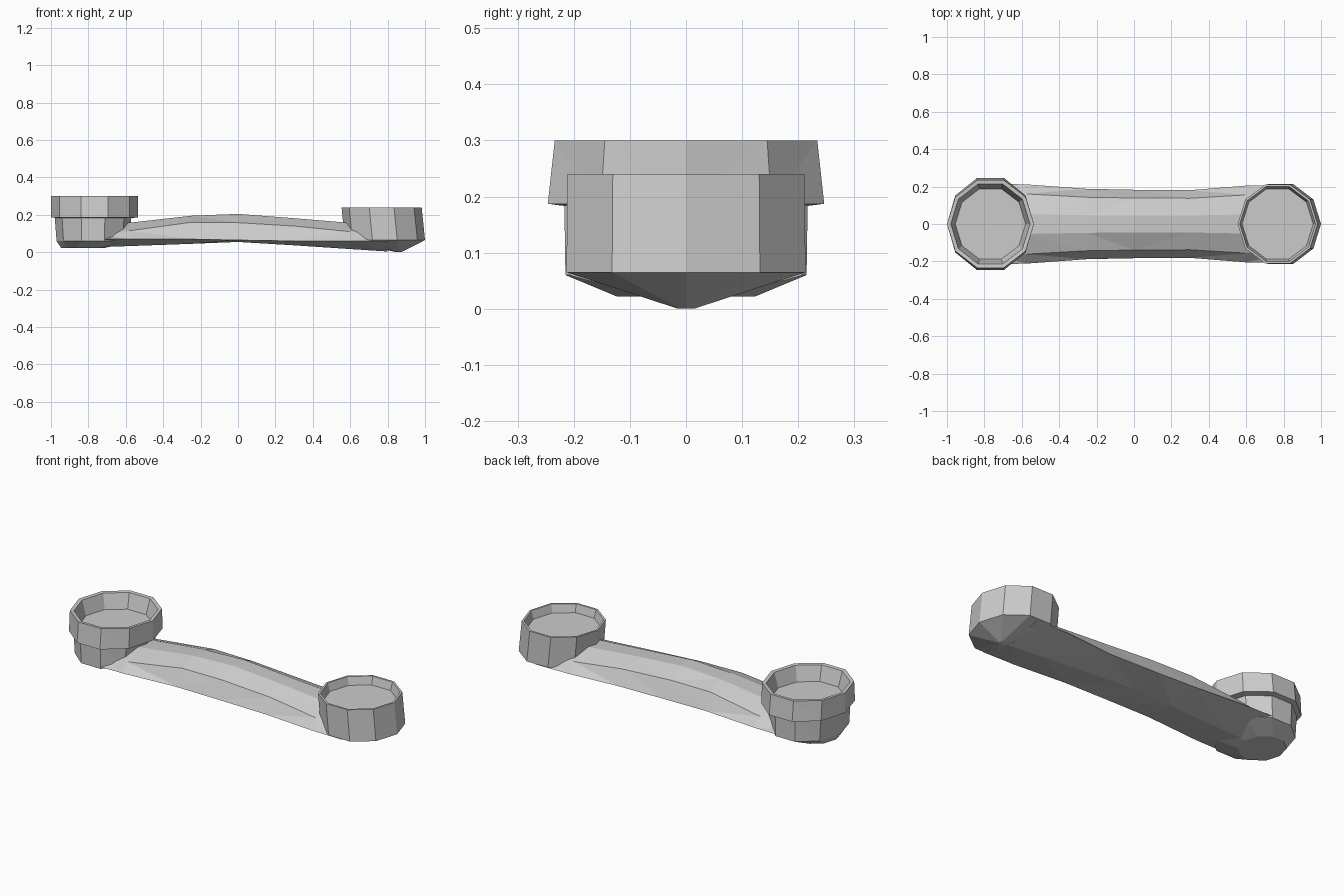
import bpy, bmesh, math

if "Cube" in bpy.data.objects:
    bpy.data.objects.remove(bpy.data.objects["Cube"])


def loft(name, rings):
    """Skin a list of equal-length point rings into one flat-shaded closed mesh."""
    bm = bmesh.new()
    loops = [[bm.verts.new(p) for p in ring] for ring in rings]
    n = len(loops[0])
    for a, b in zip(loops, loops[1:]):
        for i in range(n):
            j = (i + 1) % n
            bm.faces.new((a[i], a[j], b[j], b[i]))
    bm.faces.new(loops[0][::-1])
    bm.faces.new(loops[-1])
    bmesh.ops.triangulate(bm, faces=bm.faces[:])
    bmesh.ops.recalc_face_normals(bm, faces=bm.faces[:])
    mesh = bpy.data.meshes.new(name)
    bm.to_mesh(mesh)
    bm.free()
    obj = bpy.data.objects.new(name, mesh)
    bpy.context.collection.objects.link(obj)
    return obj


def cup(name, profile, sides=10):
    """Faceted open cup; profile rows are centre x, x radius, y radius, z."""
    rings = []
    for cx, rx, ry, z in profile:
        rings.append([(cx + rx * math.cos(2 * math.pi * i / sides),
                       ry * math.sin(2 * math.pi * i / sides), z)
                      for i in range(sides)])
    return loft(name, rings)


# Handle: x, half width, keel z, side edge z, shoulder z, top z
sections = [
    (-0.88, 0.130, 0.022, 0.05, 0.09, 0.14),
    (-0.72, 0.214, 0.028, 0.07, 0.09, 0.15),
    (-0.58, 0.212, 0.033, 0.07, 0.115, 0.158),
    (-0.25, 0.188, 0.045, 0.07, 0.16, 0.195),
    (0.00, 0.183, 0.055, 0.065, 0.158, 0.205),
    (0.30, 0.181, 0.037, 0.06, 0.14, 0.182),
    (0.60, 0.205, 0.017, 0.06, 0.11, 0.157),
    (0.80, 0.209, 0.004, 0.06, 0.09, 0.15),
]
loft("handle", [[(x, 0, keel), (x, w, side), (x, 0.76 * w, shoulder),
                 (x, 0.25 * w, top), (x, -0.25 * w, top),
                 (x, -0.76 * w, shoulder), (x, -w, side)]
                for x, w, keel, side, shoulder, top in sections])

# Earpiece cup: pointed underside, outer wall, thin rim, shallow recess
cup("earpiece_cup", [
    (0.86, 0.012, 0.015, 0.0),
    (0.785, 0.215, 0.224, 0.065),
    (0.768, 0.214, 0.222, 0.24),
    (0.768, 0.203, 0.210, 0.24),
    (0.768, 0.190, 0.198, 0.195),
])

# Mouthpiece base under the collar
cup("mouthpiece_base", [
    (-0.83, 0.115, 0.13, 0.022),
    (-0.775, 0.195, 0.226, 0.06),
    (-0.775, 0.205, 0.228, 0.19),
])

# Mouthpiece collar: overhanging ring with a bevelled rim and recessed floor
cup("mouthpiece_collar", [
    (-0.7675, 0.205, 0.226, 0.183),
    (-0.7675, 0.2325, 0.259, 0.187),
    (-0.7675, 0.2325, 0.246, 0.30),
    (-0.7675, 0.212, 0.225, 0.298),
    (-0.7675, 0.188, 0.198, 0.215),
])
